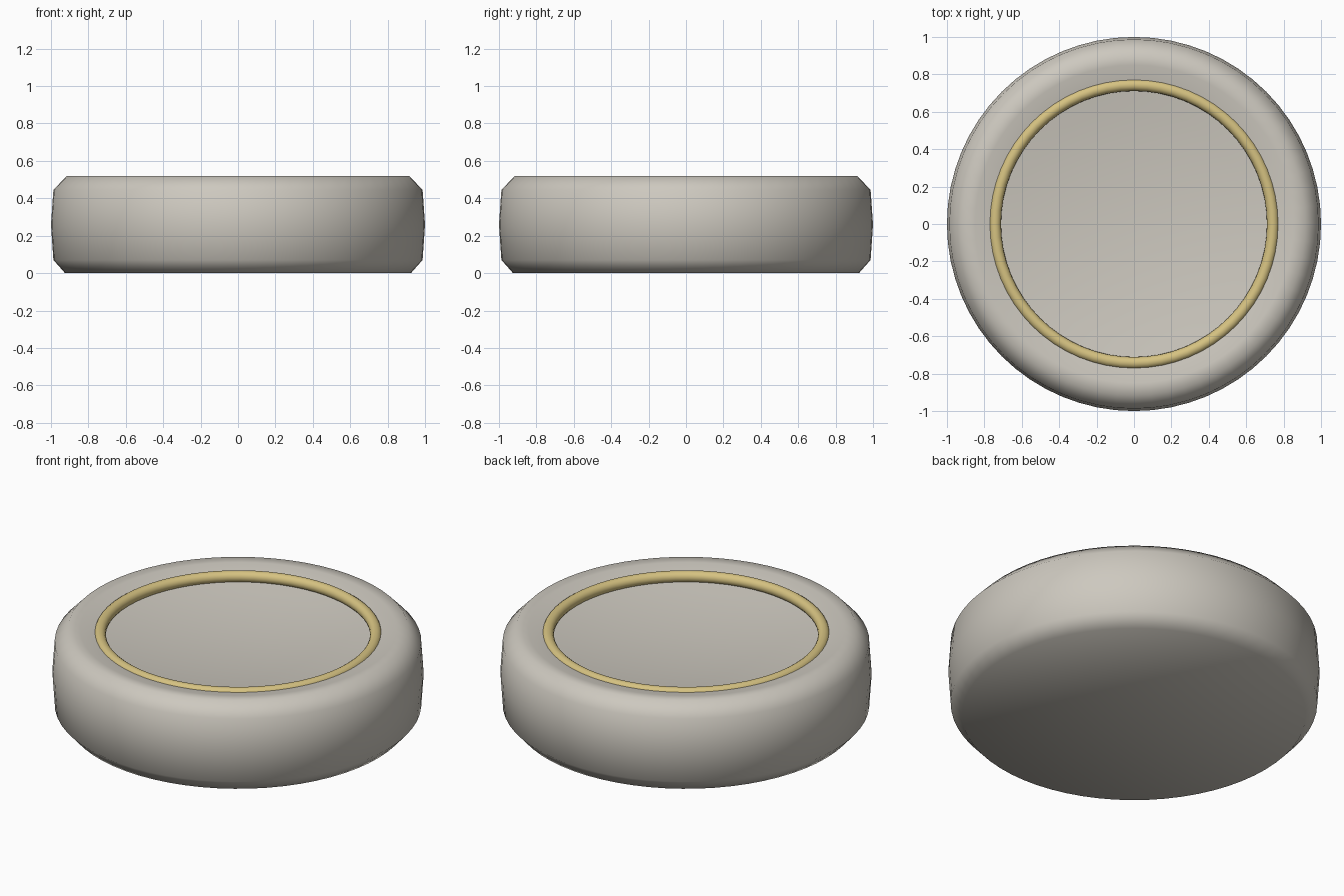
import bpy
import bmesh
import math

SEGMENTS = 64

cube = bpy.data.objects.get("Cube")
if cube:
    bpy.data.objects.remove(cube, do_unlink=True)


def make_material(name, rgb):
    mat = bpy.data.materials.new(name)
    mat.use_nodes = True
    mat.diffuse_color = (*rgb, 1)
    shader = mat.node_tree.nodes["Principled BSDF"]
    shader.inputs["Base Color"].default_value = (*rgb, 1)
    shader.inputs["Roughness"].default_value = 0.7
    return mat


def lathe(name, profile, mat):
    """Turn a (radius, height) profile, listed from bottom outwards, round z."""
    bm = bmesh.new()
    verts = [bm.verts.new((r, 0, z)) for r, z in profile]
    edges = [bm.edges.new(pair) for pair in zip(verts, verts[1:])]
    bmesh.ops.spin(bm, geom=verts + edges, axis=(0, 0, 1), cent=(0, 0, 0),
                   angle=math.tau, steps=SEGMENTS, use_duplicate=False)
    bmesh.ops.remove_doubles(bm, verts=bm.verts, dist=1e-4)
    bmesh.ops.recalc_face_normals(bm, faces=bm.faces)
    # The highest-facing surface must look upwards
    top = max(bm.faces, key=lambda f: f.calc_center_median().z)
    if top.normal.z < 0:
        bmesh.ops.reverse_faces(bm, faces=bm.faces)
    mesh = bpy.data.meshes.new(name)
    bm.to_mesh(mesh)
    bm.free()
    mesh.materials.append(mat)
    mesh.shade_smooth()
    obj = bpy.data.objects.new(name, mesh)
    bpy.context.collection.objects.link(obj)
    return obj


stone = make_material("warm grey", (0.61, 0.58, 0.52))
gold = make_material("pale gold", (0.67, 0.54, 0.22))

# Round body with chamfered shoulders and a slightly dipped top rim
lathe("body", [(0, 0), (0.925, 0), (0.987, 0.07), (1.0, 0.26),
               (0.987, 0.445), (0.915, 0.52), (0.85, 0.518),
               (0.745, 0.495)], stone)

# Shallow dish inside the ring
dish_radius, dish_low, dish_depth = 0.745, 0.405, 0.058
lathe("dish", [(dish_radius * t / 6, dish_low + dish_depth * (t / 6) ** 2)
               for t in range(7)], stone)

# Trim ring covering the seam between rim and dish
bpy.ops.mesh.primitive_torus_add(major_radius=0.743, minor_radius=0.032,
                                 major_segments=SEGMENTS, minor_segments=16,
                                 location=(0, 0, 0.485))
ring = bpy.context.object
ring.name = "trim_ring"
ring.data.materials.append(gold)
ring.data.shade_smooth()
